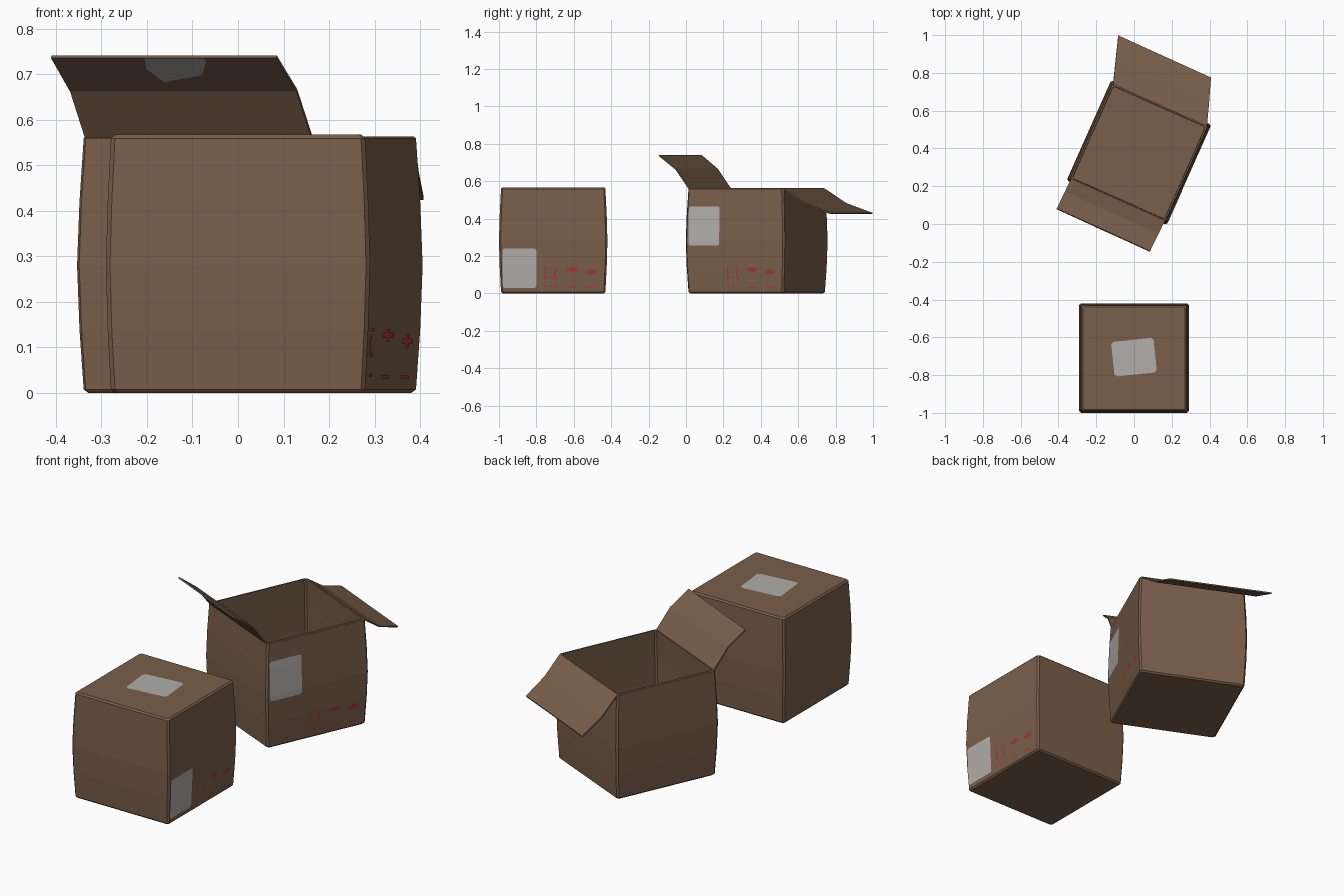
import bpy, bmesh, math
from mathutils import Matrix, Vector

if "Cube" in bpy.data.objects:
    bpy.data.objects.remove(bpy.data.objects["Cube"])


def material(name, rgb):
    m = bpy.data.materials.new(name)
    m.diffuse_color = (*rgb, 1)
    m.use_nodes = True
    m.node_tree.nodes["Principled BSDF"].inputs["Base Color"].default_value = m.diffuse_color
    return m


BROWN = material("cardboard_brown", (0.195, 0.114, 0.069))
WHITE = material("label_grey", (0.44, 0.42, 0.405))
RED = material("print_red", (0.40, 0.035, 0.025))

# Placement of the two boxes
CLOSED = Matrix.Translation((0, -0.71, 0))
OPEN = Matrix.Translation((0.026, 0.378, 0)) @ Matrix.Rotation(math.radians(-24), 4, 'Z')

# Bulging wall: (half width, height)
WALL = [(0.271, 0.0), (0.279, 0.008), (0.286, 0.14), (0.29, 0.28), (0.286, 0.42), (0.279, 0.559)]


def finish(name, bm, mat, place, recalc=True):
    if recalc:
        bmesh.ops.recalc_face_normals(bm, faces=bm.faces)
    me = bpy.data.meshes.new(name)
    bm.to_mesh(me)
    bm.free()
    me.materials.append(mat)
    ob = bpy.data.objects.new(name, me)
    ob.matrix_world = place
    bpy.context.collection.objects.link(ob)
    return ob


def loft(name, profile, place, c=0.009):
    """Stack chamfered square rings and cap both ends."""
    bm = bmesh.new()
    rings = []
    for h, z in profile:
        k = h - c
        pts = [(h, -k), (h, k), (k, h), (-k, h), (-h, k), (-h, -k), (-k, -h), (k, -h)]
        rings.append([bm.verts.new((x, y, z)) for x, y in pts])
    for a, b in zip(rings, rings[1:]):
        for i in range(8):
            j = (i + 1) % 8
            bm.faces.new((a[i], a[j], b[j], b[i]))
    bm.faces.new(rings[0])
    bm.faces.new(rings[-1])
    return finish(name, bm, BROWN, place)


def half_width(z):
    for (h0, z0), (h1, z1) in zip(WALL, WALL[1:]):
        if z <= z1:
            return h0 + (h1 - h0) * (z - z0) / (z1 - z0)
    return WALL[-1][0]


def side_plates(name, rects, mat, place, lift=0.0015, cut=0.0):
    """Thin rectangles (y0, y1, z0, z1) that follow the bulging right wall."""
    bm = bmesh.new()
    for y0, y1, z0, z1 in rects:
        levels = sorted({z0, z0 + cut, z1 - cut, z1} | {z for _, z in WALL if z0 < z < z1})
        rows = []
        for z in levels:
            s = cut if z in (z0, z1) else 0
            x = half_width(z) + lift
            rows.append([bm.verts.new((x, y0 + s, z)), bm.verts.new((x, y1 - s, z))])
        for a, b in zip(rows, rows[1:]):
            bm.faces.new((a[0], a[1], b[1], b[0]))
    return finish(name, bm, mat, place, False)


def flap(name, rows):
    """Bent sheet; each row is (left x, left y, right x, right y, z)."""
    bm = bmesh.new()
    vs = [[bm.verts.new((a, b, z)), bm.verts.new((c, d, z))] for a, b, c, d, z in rows]
    for p, q in zip(vs, vs[1:]):
        bm.faces.new((p[0], p[1], q[1], q[0]))
    ob = finish(name, bm, BROWN, OPEN)
    mod = ob.modifiers.new("thickness", 'SOLIDIFY')
    mod.thickness = 0.007
    mod.offset = 0


# Box bodies
loft("closed_box", WALL + [(0.271, 0.567)], CLOSED)
inner = [(h - 0.012, z) for h, z in reversed(WALL[2:-1])]
loft("open_box", WALL + [(0.275, 0.563), (0.267, 0.563)] + inner + [(0.266, 0.012)], OPEN)

# Flaps of the open box
flap("front_flap", [(-0.272, -0.274, 0.272, -0.274, 0.559),
                    (-0.274, -0.352, 0.270, -0.353, 0.664),
                    (-0.277, -0.449, 0.266, -0.454, 0.738)])
flap("back_flap", [(-0.272, 0.274, 0.272, 0.274, 0.559),
                   (-0.308, 0.385, 0.235, 0.383, 0.480),
                   (-0.352, 0.521, 0.187, 0.517, 0.427)])

# Shipping labels and printed marks on the right walls
side_plates("closed_box_label", [(-0.27, -0.09, 0.03, 0.24)], WHITE, CLOSED, cut=0.008)
side_plates("open_box_label", [(-0.27, -0.09, 0.255, 0.465)], WHITE, OPEN, cut=0.008)
marks = [(-0.05 + 0.03 * i, -0.035 + 0.03 * i, z, z + 0.007)
         for i in range(3) for z in (0.035, 0.08, 0.135)]
marks += [(-0.045, -0.038, 0.085, 0.13), (0.005, 0.012, 0.085, 0.13)]
for y, z in ((0.07, 0.113), (0.175, 0.10)):
    marks += [(y, y + 0.06, z + 0.008, z + 0.02), (y + 0.02, y + 0.04, z, z + 0.028)]
    marks += [(y + 0.005, y + 0.05, 0.032, 0.038)]
side_plates("closed_box_print", marks, RED, CLOSED)
side_plates("open_box_print", marks, RED, OPEN)

# Tilted label on the closed lid
bm = bmesh.new()
corners = [(-0.113, -0.08), (-0.10, -0.092), (0.10, -0.092), (0.113, -0.08),
           (0.113, 0.08), (0.10, 0.092), (-0.10, 0.092), (-0.113, 0.08)]
bm.faces.new([bm.verts.new((x, y, 0.5685)) for x, y in corners])
finish("lid_label", bm, WHITE,
       CLOSED @ Matrix.Translation((0, 0.005, 0)) @ Matrix.Rotation(math.radians(6), 4, 'Z'), False)

# Torn label under the front flap's outer half
bm = bmesh.new()
away = Vector((0, -0.59, -0.81)) * 0.005
outline = [(-0.05, 1), (-0.06, 0.7), (-0.035, 0.3), (0.065, 0.5), (0.095, 0.93), (0.09, 1)]
pts = [Vector((x, -0.3525 - 0.099 * t, 0.664 + 0.074 * t)) + away for x, t in outline]
face = bm.faces.new([bm.verts.new(p) for p in pts])
face.normal_update()
if face.normal.dot(away) < 0:
    face.normal_flip()
finish("flap_label", bm, WHITE, OPEN, False)
